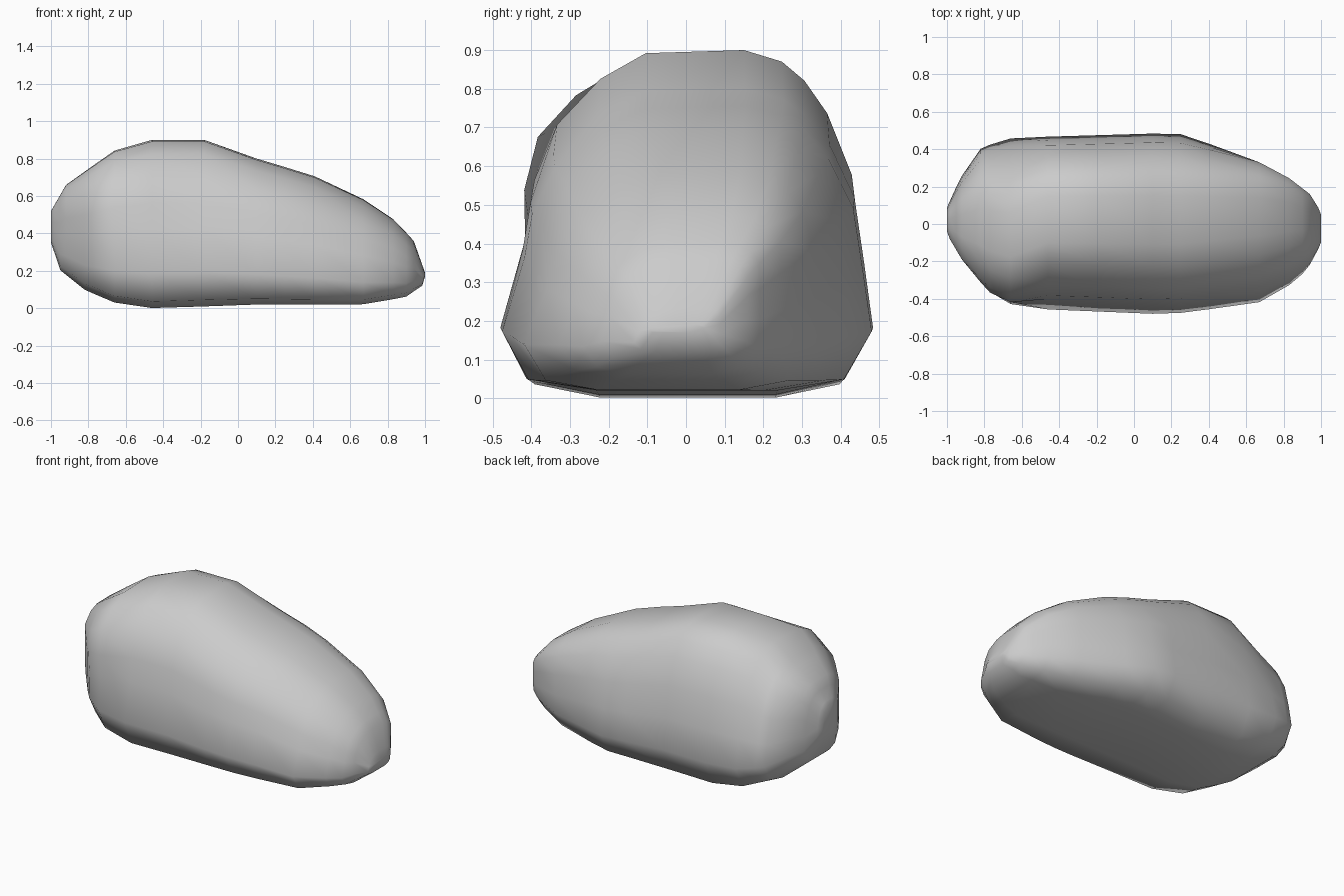
import bpy, bmesh, math

if "Cube" in bpy.data.objects:
    bpy.data.objects.remove(bpy.data.objects["Cube"])

# Outlines read along the length (x, value)
TOP = [(-1, .52), (-.92, .66), (-.78, .76), (-.65, .85), (-.46, .9), (-.18, .9), (.1, .8),
       (.4, .71), (.66, .59), (.84, .47), (.94, .36), (1, .19)]
BOTTOM = [(-1, .35), (-.95, .2), (-.83, .1), (-.67, .03), (-.45, 0), (.1, .02), (.7, .02),
          (.9, .06), (.985, .12), (1, .17)]
BACK = [(-1, .09), (-.93, .25), (-.82, .41), (-.7, .46), (.15, .485), (.25, .48),
        (.62, .355), (.81, .26), (.94, .16), (.99, .08), (1, .05)]
FRONT = [(-1, -.04), (-.985, -.08), (-.92, -.19), (-.78, -.36), (-.67, -.43), (-.5, -.455),
         (.1, -.48), (.25, -.475), (.68, -.42), (.87, -.31), (.96, -.2), (1, -.1)]
LEAN = [(-1, -.25), (-.65, -.2), (-.46, 0), (.3, 0), (.8, .25), (1, .25)]
STATIONS = [-1, -.985, -.95, -.92, -.82, -.77, -.66, -.46, -.18, .1, .25, .41, .67, .83,
            .9, .94, .985, 1]

# Cross-section (y, z) at the tallest part
SECTION = [(-.235, 0), (.235, 0), (.41, .035), (.483, .187), (.46, .38), (.435, .575),
           (.37, .735), (.31, .82), (.25, .87), (.15, .9), (-.11, .892), (-.23, .825),
           (-.345, .705), (-.405, .56), (-.425, .42), (-.483, .187), (-.415, .035)]


def sample(line, x):
    for (x0, a), (x1, b) in zip(line, line[1:]):
        if x <= x1:
            return a + (b - a) * (x - x0) / (x1 - x0)
    return line[-1][1]


def ring(bm, x):
    lo, hi = sample(BOTTOM, x), sample(TOP, x)
    near, far = sample(FRONT, x), sample(BACK, x)
    # Sides turn upright and boxy towards the two ends, and the top leans sideways
    w = min(1, max(0, (abs(x) - .55) / .4)) * .6
    lean = sample(LEAN, x)
    verts = []
    for y, z in SECTION:
        u, v = y / .483, z / .45 - 1
        r = (abs(u) ** 3.2 + abs(v) ** 3.2) ** (1 / 3.2)
        u, v = u + (u / r - u) * w, v + (v / r - v) * w
        u = max(-1, min(1, u + lean * max(0, v + .58) / 1.58))
        verts.append(bm.verts.new((x, (near + far) / 2 + u * (far - near) / 2,
                                   (lo + hi) / 2 + v * (hi - lo) / 2)))
    return verts


# Boulder: skin the sections and close both ends
bm = bmesh.new()
rings = [ring(bm, x) for x in STATIONS]
n = len(SECTION)
for a, b in zip(rings, rings[1:]):
    for i in range(n):
        j = (i + 1) % n
        bm.faces.new((a[i], a[j], b[j], b[i]))
bm.faces.new(rings[0])
bm.faces.new(rings[-1])
bmesh.ops.recalc_face_normals(bm, faces=bm.faces)
for f in bm.faces:
    f.smooth = True
mesh = bpy.data.meshes.new("boulder")
bm.to_mesh(mesh)
bm.free()
boulder = bpy.data.objects.new("boulder", mesh)
bpy.context.collection.objects.link(boulder)
